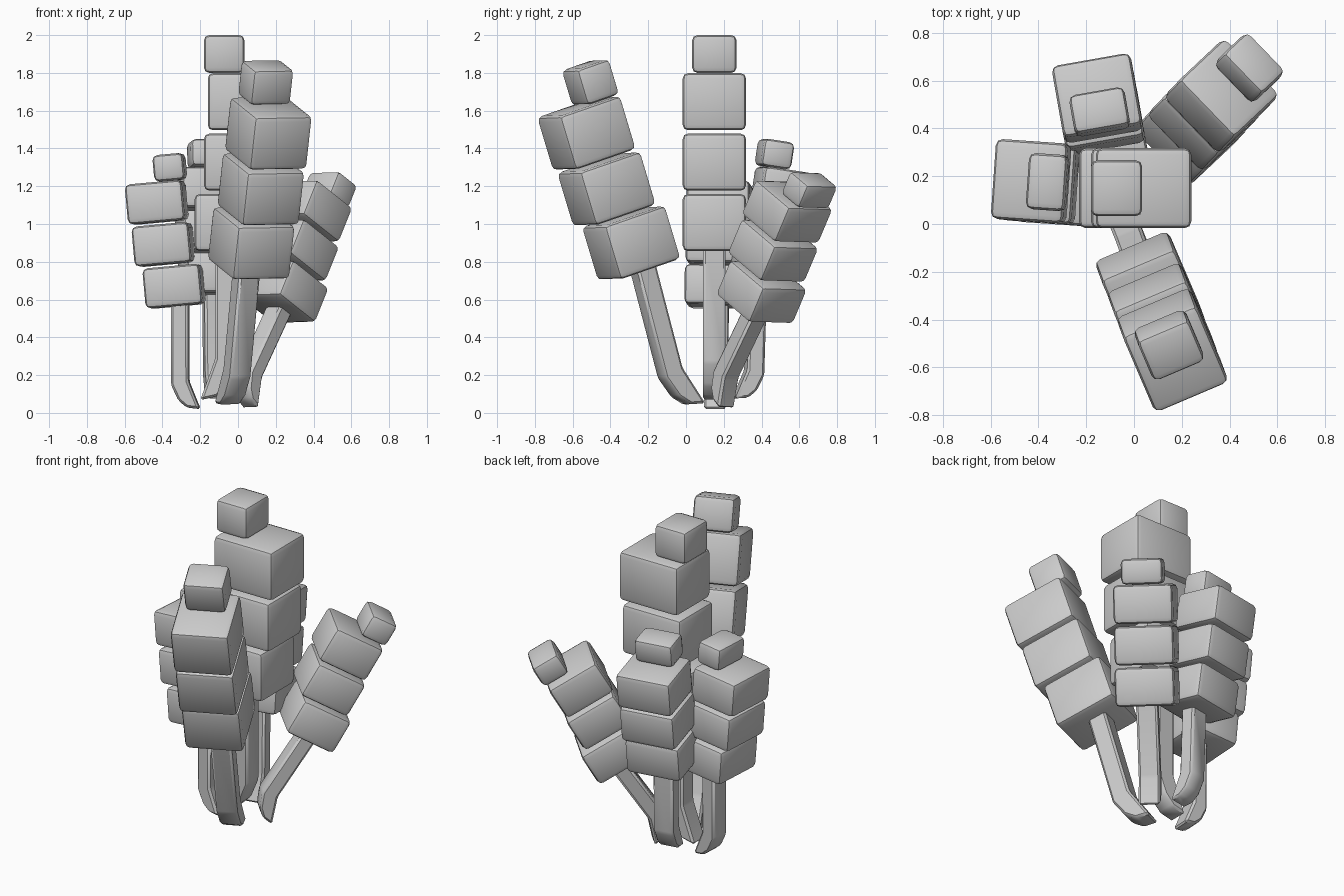
import bpy, bmesh, math
from mathutils import Vector, Matrix

if "Cube" in bpy.data.objects:
    bpy.data.objects.remove(bpy.data.objects["Cube"])

def finish(bm, name, mat, bevel, segs):
    bmesh.ops.recalc_face_normals(bm, faces=bm.faces)
    bmesh.ops.bevel(bm, geom=bm.edges[:], offset=bevel, segments=segs,
                    affect='EDGES', profile=0.5, clamp_overlap=True)
    bmesh.ops.recalc_face_normals(bm, faces=bm.faces)
    bm.transform(mat)
    me = bpy.data.meshes.new(name)
    bm.to_mesh(me)
    bm.free()
    ob = bpy.data.objects.new(name, me)
    bpy.context.collection.objects.link(ob)
    bpy.ops.object.select_all(action='DESELECT')
    ob.select_set(True)
    bpy.context.view_layer.objects.active = ob
    bpy.ops.object.shade_smooth_by_angle(angle=math.radians(40))

def block(name, mat, centre, size):
    bm = bmesh.new()
    bmesh.ops.create_cube(bm, size=1)
    bm.transform(Matrix.Translation(centre) @ Matrix.Diagonal((*size, 1)))
    finish(bm, name, mat, 0.028, 2)

def stem(name, mat, su, sv, depth, kick, top_u):
    # side profile (outward, height above foot) with a hooked, pointed foot
    prof = [(.06, .2), (.01, .08), (-.05, .02), (-.14, 0), (-.06, .22)]
    pts = [(u * su, h * sv - depth) for u, h in prof]
    top = -.1 * sv
    pts = [(.06 * su, top)] + pts + [(-.06 * su, top)]
    pts = [(u + top_u + kick * (v - top), v) for u, v in pts]
    bm = bmesh.new()
    f = bm.faces.new([bm.verts.new((u, -.06, v)) for u, v in pts])
    ext = bmesh.ops.extrude_face_region(bm, geom=[f])
    vs = [g for g in ext['geom'] if isinstance(g, bmesh.types.BMVert)]
    bmesh.ops.translate(bm, verts=vs, vec=(0, .12, 0))
    finish(bm, name, mat, 0.012, 1)

def stalk(name, pos, axis, azimuth, su, sv, depth, kick, top_u):
    # local frame: x along azimuth, y across, z along the stalk; origin in lowest block
    z = Vector(axis).normalized()
    a = math.radians(azimuth)
    y = z.cross(Vector((math.cos(a), math.sin(a), 0))).normalized()
    x = y.cross(z)
    mat = Matrix.Translation(pos) @ Matrix((x, y, z)).transposed().to_4x4()
    stem(name + "_stem", mat, su, sv, depth, kick, top_u)
    for i, u in enumerate((0, .05, .07)):
        block(f"{name}_bloom_{i + 1}", mat, (u * su, 0, .32 * i * sv),
              (.40 * su, .335, .302 * sv))
    block(name + "_tip", mat, (-.043 * su, 0, .8925 * sv),
          (.215 * su, .235, .2 * sv))

# name, lowest block centre, lean, facing angle, scales, stem depth, stem lean, stem offset
stalk("middle", (-.03, .15, 1.0075), (0, 0, 1), 0, 1, 1, .94, 0, -.03)
stalk("front", (.07, -.29, .9), (.11, -.30, 1), -67, .93, .985, .93, -.04, -.025)
stalk("left", (-.337, .168, .67), (-.09, .015, 1), 176, .76, .705, .66, -.09, -.025)
stalk("back", (-.13, .405, .725), (-.03, .15, 1), 100, .77, .725, .665, -.12, -.02)
# the right stalk faces inward
stalk("right", (.24, .40, .64), (.40, .42, 1), 224, .77, .72, .66, -.06, -.02)
